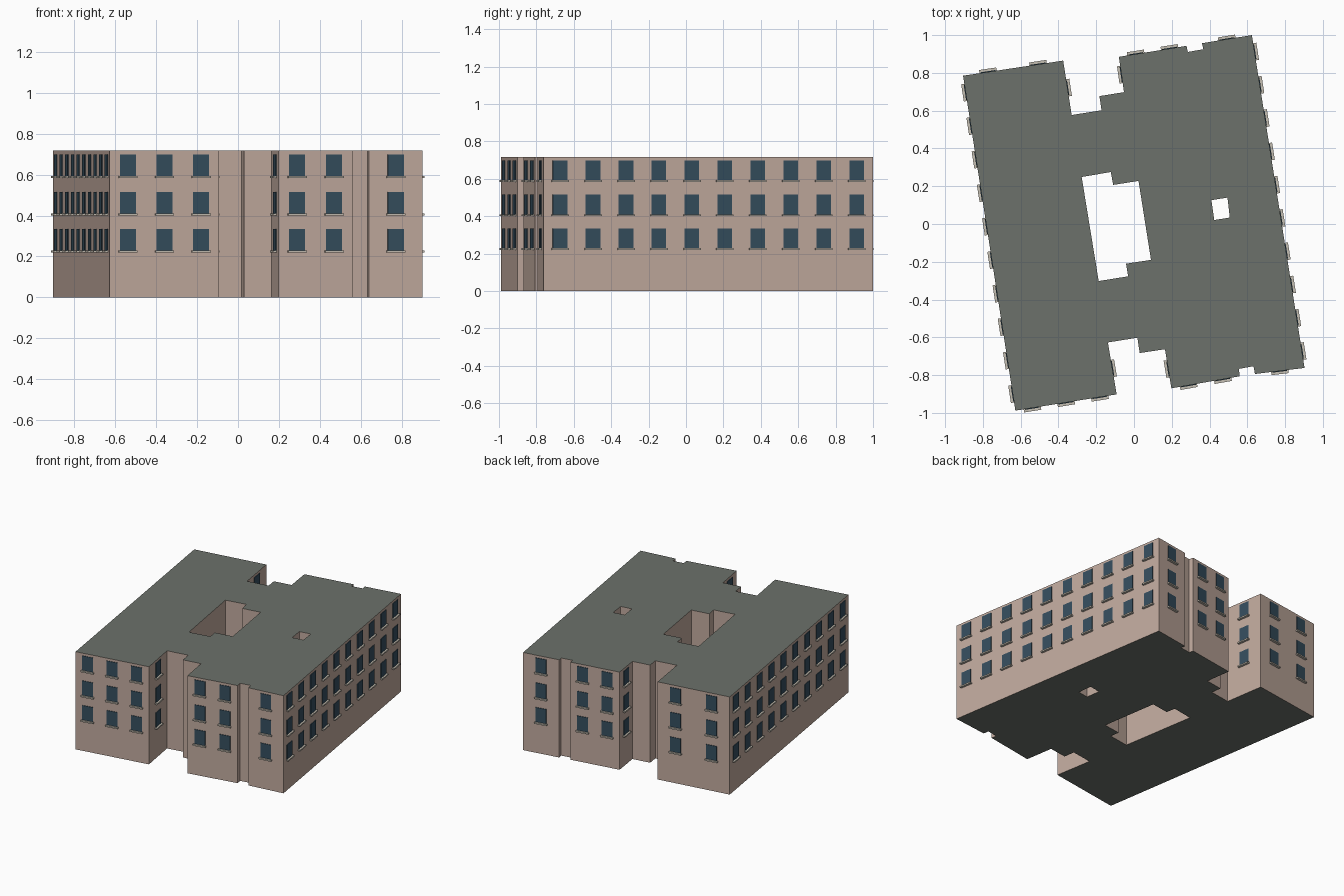
import bpy, bmesh
from mathutils import Vector, Matrix

if "Cube" in bpy.data.objects:
    bpy.data.objects.remove(bpy.data.objects["Cube"])

H = 0.717
OUTLINE = [(-.905, .785), (-.375, .865), (-.33, .577), (-.172, .602), (-.183, .677), (-.053, .698),
           (-.08, .885), (.278, .943), (.285, .911), (.367, .925), (.36, .957), (.624, 1.0),
           (.903, -.762), (.64, -.794), (.633, -.753), (.555, -.767), (.56, -.806), (.198, -.87),
           (.164, -.663), (.03, -.683), (.018, -.602), (-.138, -.627), (-.092, -.902), (-.628, -.988)]
COURT = [(-.277, .249), (-.123, .275), (-.11, .207), (.024, .228), (.09, -.19),
         (-.042, -.21), (-.031, -.277), (-.187, -.302)]
SHAFT = [(.41, .126), (.495, .14), (.507, .034), (.425, .021)]
# outline edge index -> number of window columns
COLUMNS = {0: 2, 1: 1, 5: 1, 6: 2, 10: 1, 11: 10, 12: 1, 16: 2, 17: 1, 21: 1, 22: 3, 23: 10}
FLOORS = [.282, .463, .646]


def material(name, rgb):
    m = bpy.data.materials.new(name)
    m.diffuse_color = (*rgb, 1)
    m.use_nodes = True
    m.node_tree.nodes["Principled BSDF"].inputs["Base Color"].default_value = m.diffuse_color
    return m


def make_object(name, bm, *mats):
    mesh = bpy.data.meshes.new(name)
    bm.to_mesh(mesh)
    bm.free()
    for m in mats:
        mesh.materials.append(m)
    ob = bpy.data.objects.new(name, mesh)
    bpy.context.collection.objects.link(ob)


wall = material("wall_plaster", (.53, .40, .34))
roof = material("roof_grey", (.15, .165, .145))
glass = material("window_glass", (.035, .075, .11))
stone = material("sill_stone", (.55, .51, .44))

# building body: plan with courtyard and light shaft, extruded up
bm = bmesh.new()
for loop in (OUTLINE, COURT, SHAFT):
    vs = [bm.verts.new((x, y, 0)) for x, y in loop]
    for i, v in enumerate(vs):
        bm.edges.new((v, vs[(i + 1) % len(vs)]))
bmesh.ops.triangle_fill(bm, edges=bm.edges[:], use_beauty=True)
ext = bmesh.ops.extrude_face_region(bm, geom=bm.faces[:], use_keep_orig=True)
bmesh.ops.translate(bm, vec=(0, 0, H), verts=[g for g in ext["geom"] if isinstance(g, bmesh.types.BMVert)])
bmesh.ops.recalc_face_normals(bm, faces=bm.faces[:])
bm.normal_update()
for f in bm.faces:
    f.material_index = 1 if abs(f.normal.z) > .5 else 0
make_object("building_body", bm, wall, roof)


def add_box(bm, frame, size, z):
    bmesh.ops.create_cube(bm, size=1, matrix=frame @ Matrix.Translation((0, 0, z)) @ Matrix.Diagonal((*size, 1)))


# windows and sills along each facade
panes, sills = bmesh.new(), bmesh.new()
for i, n in COLUMNS.items():
    a, b = Vector(OUTLINE[i]), Vector(OUTLINE[(i + 1) % len(OUTLINE)])
    d = (b - a).normalized()
    out = Vector((-d.y, d.x))
    for k in range(n):
        c = a.lerp(b, (k + .5) / n)
        frame = Matrix(((d.x, out.x, 0, c.x), (d.y, out.y, 0, c.y), (0, 0, 1, 0), (0, 0, 0, 1)))
        for z in FLOORS:
            add_box(panes, frame, (.079, .008, .106), z)
            add_box(sills, frame @ Matrix.Translation((0, .008, 0)), (.092, .018, .01), z - .058)
make_object("window_panes", panes, glass)
make_object("window_sills", sills, stone)
